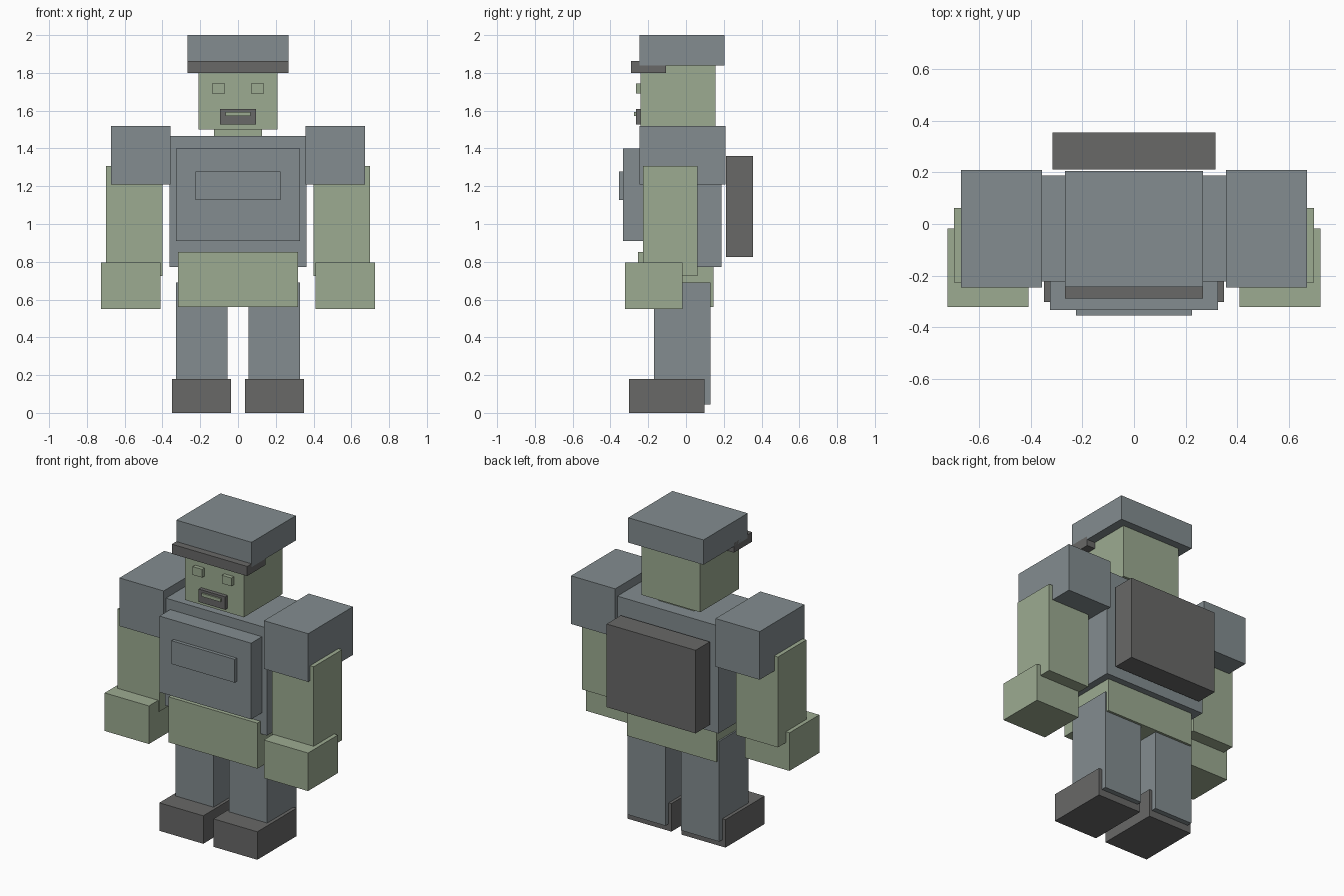
import bpy, bmesh
from mathutils import Matrix, Vector

if "Cube" in bpy.data.objects:
    bpy.data.objects.remove(bpy.data.objects["Cube"])


def material(name, rgb):
    m = bpy.data.materials.new(name)
    m.diffuse_color = (*rgb, 1)
    m.use_nodes = True
    m.node_tree.nodes["Principled BSDF"].inputs["Base Color"].default_value = m.diffuse_color
    return m


GREY = material("slate_grey", (0.227, 0.265, 0.277))
GREEN = material("sage_green", (0.335, 0.407, 0.285))
DARK = material("charcoal", (0.138, 0.138, 0.136))


def box(name, mat, x, y, z):
    """Block filling the given (min, max) range on each axis."""
    size = Vector((x[1] - x[0], y[1] - y[0], z[1] - z[0]))
    mid = Vector((sum(x), sum(y), sum(z))) / 2
    bm = bmesh.new()
    bmesh.ops.create_cube(bm, size=1, matrix=Matrix.Translation(mid) @ Matrix.Diagonal((*size, 1)))
    mesh = bpy.data.meshes.new(name)
    bm.to_mesh(mesh)
    bm.free()
    mesh.materials.append(mat)
    bpy.context.collection.objects.link(bpy.data.objects.new(name, mesh))


def centred(name, mat, half, y, z):
    box(name, mat, (-half, half), y, z)


def pair(name, mat, x, y, z):
    box("right_" + name, mat, x, y, z)
    box("left_" + name, mat, (-x[1], -x[0]), y, z)


# Head and cap
centred("head", GREEN, 0.21, (-0.24, 0.155), (1.50, 1.845))
centred("neck", GREEN, 0.127, (-0.12, 0.10), (1.45, 1.51))
centred("cap", GREY, 0.268, (-0.245, 0.205), (1.84, 2.0))
centred("cap_brim", DARK, 0.268, (-0.29, -0.105), (1.80, 1.862))

# Face
pair("eye", GREEN, (0.07, 0.138), (-0.265, -0.239), (1.69, 1.743))
centred("mouth", DARK, 0.094, (-0.265, -0.239), (1.527, 1.61))
centred("teeth", GREEN, 0.067, (-0.275, -0.26), (1.573, 1.594))

# Torso, chest plates, backpack and hips
centred("torso", GREY, 0.363, (-0.223, 0.188), (0.773, 1.465))
centred("chest_plate", GREY, 0.327, (-0.333, -0.22), (0.91, 1.40))
centred("chest_badge", GREY, 0.225, (-0.355, -0.33), (1.127, 1.277))
centred("backpack", DARK, 0.317, (0.211, 0.355), (0.825, 1.36))
centred("hips", GREEN, 0.317, (-0.255, 0.145), (0.56, 0.853))

# Arms
pair("shoulder", GREY, (0.357, 0.672), (-0.246, 0.21), (1.21, 1.52))
pair("arm", GREEN, (0.40, 0.698), (-0.227, 0.062), (0.725, 1.307))
pair("hand", GREEN, (0.409, 0.724), (-0.322, -0.018), (0.55, 0.795))

# Legs
pair("leg", GREY, (0.055, 0.327), (-0.17, 0.13), (0.045, 0.69))
pair("foot", DARK, (0.036, 0.349), (-0.302, 0.097), (0.0, 0.18))
